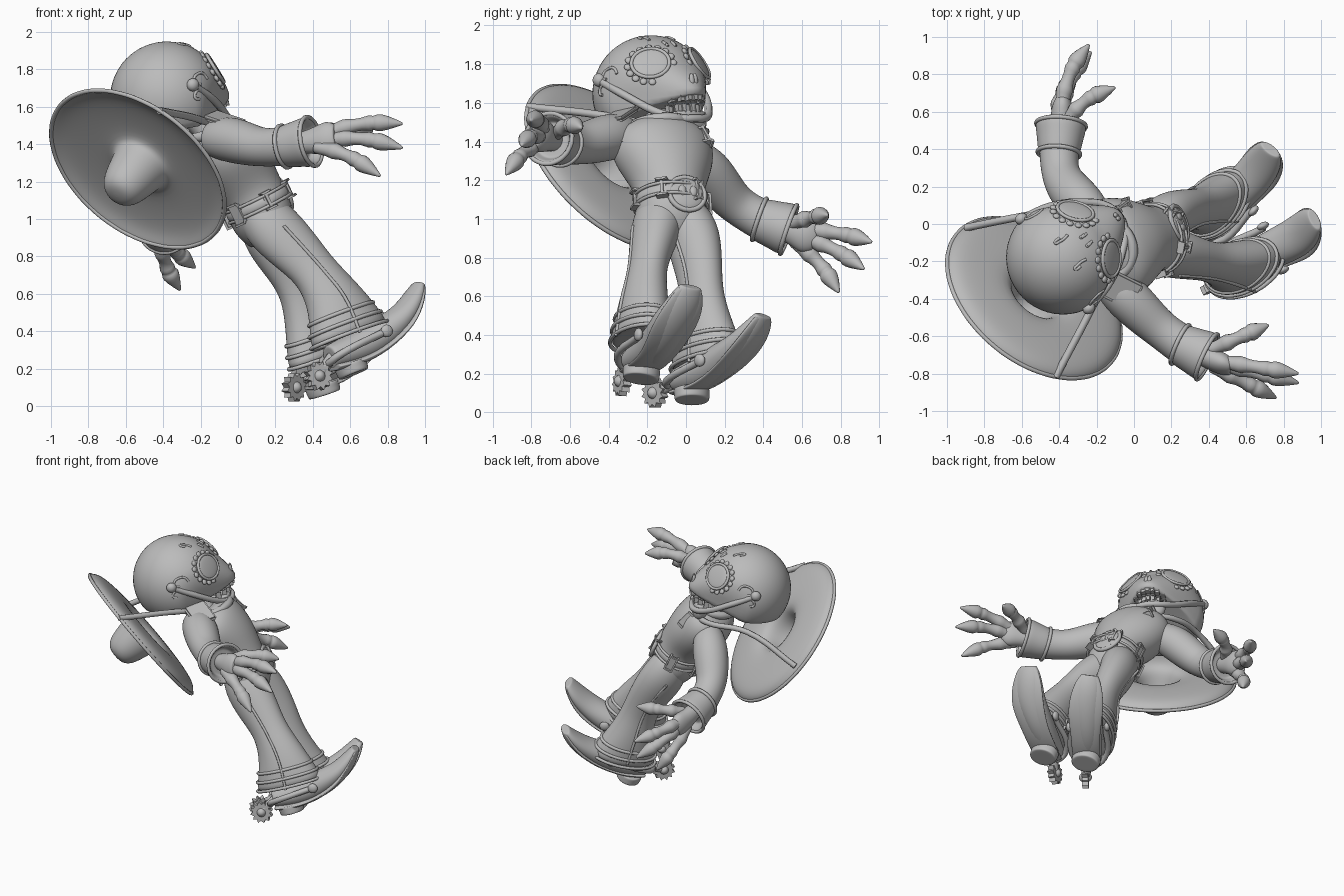
import bpy, bmesh, math
from mathutils import Vector as V, Matrix

if "Cube" in bpy.data.objects:
    bpy.data.objects.remove(bpy.data.objects["Cube"])

clay = bpy.data.materials.new("plain_grey")
clay.use_nodes = True
GREY = (0.5, 0.5, 0.5, 1)
clay.diffuse_color = GREY
clay.node_tree.nodes["Principled BSDF"].inputs["Base Color"].default_value = GREY


def finish(name, bm, levels=0, smooth=True):
    bmesh.ops.recalc_face_normals(bm, faces=bm.faces)
    me = bpy.data.meshes.new(name)
    bm.to_mesh(me)
    bm.free()
    me.materials.append(clay)
    for p in me.polygons:
        p.use_smooth = smooth
    ob = bpy.data.objects.new(name, me)
    bpy.context.collection.objects.link(ob)
    if levels:
        ob.modifiers.new("smooth", 'SUBSURF').levels = levels
    return ob


def frame(center, normal, hint=(0, 0, 1)):
    z = V(normal).normalized()
    y = (V(hint) - z * z.dot(V(hint))).normalized()
    m = Matrix((y.cross(z), y, z)).transposed().to_4x4()
    m.translation = V(center)
    return m


def loft(name, pts, radii, side=(0, 1, 0), axis=None, n=14, levels=2):
    """Closed body swept through elliptical sections."""
    pts = [V(p) for p in pts]
    bm, rings = bmesh.new(), []
    last = len(pts) - 1
    for i, (p, r) in enumerate(zip(pts, radii)):
        a, b = r if isinstance(r, tuple) else (r, r)
        t = V(axis) if axis else pts[min(i + 1, last)] - pts[max(i - 1, 0)]
        t.normalize()
        s = (V(side) - t * t.dot(V(side))).normalized()
        w = t.cross(s)
        for k in {0: (.85, 1), last: (1, .85)}.get(i, (1,)):
            rings.append([bm.verts.new(p + k * (a * s * math.cos(q) + b * w * math.sin(q)))
                          for q in (math.tau * j / n for j in range(n))])
    for r0, r1 in zip(rings, rings[1:]):
        for j in range(n):
            bm.faces.new((r0[j], r0[(j + 1) % n], r1[(j + 1) % n], r1[j]))
    bm.faces.new(rings[0][::-1])
    bm.faces.new(rings[-1])
    return finish(name, bm, levels)


def ball(name, m, size):
    bm = bmesh.new()
    bmesh.ops.create_uvsphere(bm, u_segments=20, v_segments=12, radius=1)
    bm.transform(m @ Matrix.Diagonal((*size, 1)))
    return finish(name, bm)


def block(name, m, size, bevel=.012):
    bm = bmesh.new()
    bmesh.ops.create_cube(bm, size=2)
    bm.transform(m @ Matrix.Diagonal((*size, 1)))
    bmesh.ops.bevel(bm, geom=bm.edges[:], offset=bevel, segments=2, affect='EDGES')
    return finish(name, bm, smooth=False)


def cord(name, pts, r, closed=False):
    cu = bpy.data.curves.new(name, 'CURVE')
    cu.dimensions, cu.bevel_depth, cu.bevel_resolution, cu.resolution_u = '3D', r, 2, 6
    sp = cu.splines.new('BEZIER')
    sp.bezier_points.add(len(pts) - 1)
    for bp, p in zip(sp.bezier_points, pts):
        bp.co = p
        bp.handle_left_type = bp.handle_right_type = 'AUTO'
    sp.use_cyclic_u = closed
    cu.use_fill_caps = True
    cu.materials.append(clay)
    ob = bpy.data.objects.new(name, cu)
    bpy.context.collection.objects.link(ob)
    return ob


def hoop(name, m, a, b, r, n=16):
    return cord(name, [m @ V((a * math.cos(q), b * math.sin(q), 0))
                       for q in (math.tau * i / n for i in range(n))], r, True)


# Skull, in its own forward / side / up frame
HC = V((-.38, -.18, 1.645))
hf = V((.78, .59, .16)).normalized()
hs = V((0, 0, 1)).cross(hf).normalized()
hu = hf.cross(hs)


def head(f, s, u):
    return HC + hf * f + hs * s + hu * u


def skull(f, s, u, lift=1.0):
    d = V((f, s, u)).normalized() * .304
    front = max(0, d.x / .304)
    low = max(0, min(1, (.14 - d.z) / .18)) * front
    d.x *= 1 + .32 * low
    d.y *= 1 - .4 * low
    d.z = max(d.z, -.15 + .09 * front)
    return head(*(d * lift))


bm = bmesh.new()
bmesh.ops.create_uvsphere(bm, u_segments=48, v_segments=32, radius=1)
for v in bm.verts:
    v.co = skull(*v.co)
finish("skull", bm)

for sgn, tag in ((1, "left"), (-1, "right")):
    # Eye socket with petal border
    e = V((.74, .54 * sgn, .42)).normalized()
    nrm = hf * e.x + hs * e.y + hu * e.z
    m = frame(skull(*e), nrm, hu)
    ball(tag + "_eye_disc", m, (.095, .083, .012))
    hoop(tag + "_eye_rim", m, .098, .086, .01)
    for i in range(16):
        q = math.tau * i / 16
        ball(tag + "_eye_petal", frame(m @ V((.118 * math.cos(q), .104 * math.sin(q), -.02)), nrm, hu),
             (.019, .019, .012))
    # Raised swirls on temple and forehead
    for f, s, u, size in ((.1, .9, .3, .16), (0, .9, .05, .12), (.35, .3, .95, .15), (.75, .1, .85, .1)):
        cord(tag + "_swirl", [skull(f + size * math.cos(q), s * sgn, u + size * math.sin(q) * (1 - q / 9), 1.003)
                              for q in (0, .9, 1.8, 2.7, 3.6, 4.4)], .008)
    ball(tag + "_nostril", frame(skull(1, .05 * sgn, .05), hf, hu), (.014, .035, .012))

# Jaw, teeth and hinges
jaw = [head(a, b, c) for a, b, c in
       ((-.04, .3, .08), (.12, .255, -.03), (.26, .16, -.14), (.33, .08, -.18), (.35, 0, -.185),
        (.33, -.08, -.18), (.26, -.16, -.14), (.12, -.255, -.03), (-.04, -.3, .08))]
cord("jaw_bone", jaw, .021)
loft("chin", [head(.29, 0, z) for z in (-.25, -.21, -.14)],
     [(.09, .045), (.12, .06), (.115, .055)], hs)
for p in (jaw[0], jaw[-1]):
    ball("jaw_hinge", frame(p, hs), (.035, .035, .03))
for i in range(-3, 4):
    for z, r in ((-.07, .365), (-.125, .335)):
        block("tooth", frame(head(r - .008 * i * i, i * .031, z), hf, hu), (.014, .02, .012), .004)

# Hat hanging on the back, with chin straps
HAT, hn = V((-.525, -.385, 1.28)), V((-.5, -.6, -.62)).normalized()
prof = [(.01, .25), (.07, .245), (.115, .2), (.14, .1), (.155, .01), (.175, -.025), (.36, -.02), (.48, -.005),
        (.54, .03), (.543, .012), (.5, -.03), (.37, -.045), (.18, -.05), (.135, .02), (.12, .1), (.08, .19), (.01, .2)]
loft("hat", [HAT + hn * h for _, h in prof], [r for r, _ in prof], axis=hn, n=32)
hoop("hat_brim_edge", frame(HAT + hn * .02, hn), .535, .535, .012, 24)
cord("right_hat_strap", [(-.42, -.82, 1.58), (-.2, -.4, 1.53), (-.07, -.13, 1.47), (-.08, .02, 1.44)], .02)
cord("left_hat_strap", [(-.9, -.02, 1.25), (-.55, .05, 1.44), (-.26, .1, 1.45), (-.08, .02, 1.44)], .02)

# Torso, neck and collar
SIDE = (-.32, .9, -.16)
loft("torso", [(-.16, -.15, 1.47), (-.13, -.14, 1.43), (-.08, -.12, 1.34), (0, -.095, 1.25),
               (.07, -.085, 1.15), (.11, -.08, 1.07), (.14, -.07, .97), (.17, -.06, .88)],
     [(.15, .13), (.27, .18), (.29, .21), (.245, .2), (.185, .175), (.19, .175), (.2, .17), (.13, .11)], SIDE)
loft("neck", [(-.13, -.14, 1.42), (-.2, -.14, 1.5), (-.26, -.15, 1.56)], [.07, .06, .07])
hoop("collar", frame((-.14, -.14, 1.475), (-.3, -.1, .9), (0, 1, 0)), .14, .15, .028)
block("shoulder_flap", frame((-.07, -.35, 1.53), (.15, -.3, .9), (.5, 1, 0)), (.1, .08, .014))
for k in (-1, 1):
    block("lapel", frame((.01 - .05 * k, -.12 + .16 * k, 1.415), (.7, .2 * k, .65), (.4, 0, .9)),
          (.075, .05, .012))
    for j in range(3):
        ball("jacket_button", frame((.04 - .04 * k + .02 * j, -.1 + .13 * k, 1.395 - .03 * j), (.8, .2 * k, .5)),
             (.014, .014, .01))

# Belt with loops and buckle
bx = frame((.105, -.08, 1.085), (-.42, -.05, .86), SIDE)
loft("belt", [bx @ V((0, 0, z)) for z in (-.03, .03)], [(.2, .19), (.195, .185)], SIDE)
for z in (-.03, .03):
    hoop("belt_edge", bx @ Matrix.Translation((0, 0, z)), .18, .188, .009)
for i in range(6):
    q = math.tau * i / 6 + .45
    p = bx @ V((.18 * math.cos(q), .188 * math.sin(q), 0))
    block("belt_loop", frame(p, p - bx.translation, bx.col[2][:3]), (.02, .05, .014))
bk = frame((.24, .005, 1.13), (.85, .3, .38), (-.3, 0, 1))
ball("buckle", bk, (.095, .09, .022))
hoop("buckle_rim", bk, .095, .09, .014)
for k in (-1, 1):
    ball("buckle_ornament", bk @ Matrix.Translation((.03 * k, .01, .015)), (.022, .03, .015))


def finger(name, base, tip, bend):
    base, tip = V(base), V(tip)
    prof = ((0, .04), (.2, .038), (.3, .055), (.36, .04), (.52, .034), (.6, .052), (.65, .036),
            (.69, .056), (.8, .046), (1, .008))
    loft(name, [base.lerp(tip, t) + V(bend) * math.sin(math.pi * t) for t, _ in prof],
         [r for _, r in prof], (.3, .5, .8), n=8, levels=1)


def arm(tag, path, tips, bend):
    path = [V(p) for p in path]
    w = path[-1]
    d = (w - path[-2]).normalized()
    loft(tag + "_sleeve", path[:-1] + [w - d * .08], [.1, .13, .115, .103, .11, .115], (0, .2, 1))
    loft(tag + "_cuff", [w + d * z for z in (-.17, -.07, 0, .01, -.05)],
         [.115, .128, .145, .12, .1], (0, .2, 1), axis=d)
    for k, r in ((-.16, .113), (0, .132)):
        hoop(tag + "_cuff_edge", frame(w + d * k, d), r, r, .012)
    loft(tag + "_palm", [w - d * .06, w + d * .04, w + d * .1, w + d * .15],
         [.06, (.075, .06), (.1, .06), (.07, .04)], (0, .2, 1))
    mean = sum((V(t) for t in tips), V()) / len(tips)
    for t in tips:
        finger(tag + "_finger", w + d * .04 + (V(t) - mean) * .22, t, bend)


arm("right", [(-.14, -.3, 1.43), (-.05, -.38, 1.43), (.07, -.5, 1.395), (.15, -.57, 1.38), (.26, -.65, 1.39),
              (.39, -.71, 1.415)],
    [(.72, -.54, 1.47), (.88, -.8, 1.51), (.88, -.85, 1.38), (.76, -.93, 1.23)], (0, 0, .03))
arm("left", [(-.2, .02, 1.33), (-.28, .11, 1.26), (-.37, .21, 1.12), (-.4, .29, 1.05), (-.4, .4, .99),
             (-.39, .53, .945)],
    [(-.1, .73, 1.02), (-.24, .96, .88), (-.23, .92, .74), (-.31, .79, .62)], (-.03, .02, .01))


def leg(tag, path, foot, side, spur):
    # Flared trouser leg with side seam
    loft(tag + "_trouser", path, [.13, (.135, .165), (.105, .14), (.1, .125), (.125, .165), (.145, .245)], side)
    sv = V(side).normalized()
    path, foot = [V(p) for p in path], [V(p) for p in foot]
    for k in (-1, 1):
        cord(tag + "_seam", [p + sv * k * r for p, r in zip(path[1:], (.133, .107, .104, .124, .14))], .009)
    axis = path[-1] - path[-2]
    up = -axis.normalized()
    for z, a, b in ((0, .137, .23), (.06, .135, .215), (.12, .128, .192)):
        hoop(tag + "_trouser_fold", frame(path[-1] + up * z, up, sv.cross(up)), a, b, .011)
    # Boot upper, sole and heel
    loft(tag + "_boot", foot, [(.085, .07), (.1, .09), (.105, .1), (.115, .075), (.1, .055), (.065, .03)], side)
    loft(tag + "_sole", [p - up * h for p, h in zip(foot, (.06, .07, .07, .05, .03, .015))],
         [(.09, .02), (.1, .022), (.1, .022), (.128, .022), (.112, .022), (.07, .018)], side)
    fwd = foot[1] - foot[0]
    h = foot[0].lerp(foot[1], .65) - up * .065
    loft(tag + "_heel", [h, h - up * .03, h - up * .06], [(.105, .09), (.1, .088), (.1, .085)], sv, axis=up)
    # Spur strap, buttons and toothed wheel
    mid = foot[0].lerp(foot[1], .1)
    c = V(spur)
    front = foot[2] + up * .02
    cord(tag + "_spur_strap", [front + sv * .12, mid + sv * .1, c.lerp(mid, .6), mid - sv * .1, front - sv * .12], .02)
    cord(tag + "_spur_shank", [mid, c], .03)
    for k in (-1, 1):
        ball(tag + "_spur_button", frame(front + sv * k * .13, sv, fwd), (.034, .034, .02))
    bm = bmesh.new()
    rim = [bm.verts.new((r * math.cos(q), r * math.sin(q), -.022)) for r, q in
           ((.078 if i % 2 else .058, math.tau * i / 24) for i in range(24))]
    ext = bmesh.ops.extrude_face_region(bm, geom=[bm.faces.new(rim)], use_keep_orig=True)
    bmesh.ops.translate(bm, vec=(0, 0, .044), verts=[g for g in ext["geom"] if isinstance(g, bmesh.types.BMVert)])
    bm.transform(frame(c, sv))
    finish(tag + "_spur_wheel", bm, smooth=False)
    ball(tag + "_spur_hub", frame(c, sv), (.035, .035, .045))


leg("right", [(.1, -.12, 1.05), (.19, -.155, .95), (.34, -.19, .8), (.42, -.205, .71), (.52, -.22, .57),
              (.595, -.235, .38)],
    [(.49, -.27, .26), (.62, -.2, .3), (.75, -.13, .37), (.88, -.07, .47), (.94, 0, .58), (.965, .025, .65)],
    (-.4, .88, -.1), (.43, -.33, .16))
leg("left", [(.12, -.01, 1.02), (.17, .04, .9), (.28, .07, .73), (.34, .08, .6), (.39, .1, .44), (.45, .11, .26)],
    [(.36, -.04, .16), (.46, .06, .19), (.55, .16, .25), (.65, .27, .33), (.71, .36, .43), (.73, .4, .5)],
    (-.7, .65, 0), (.3, -.16, .1))
